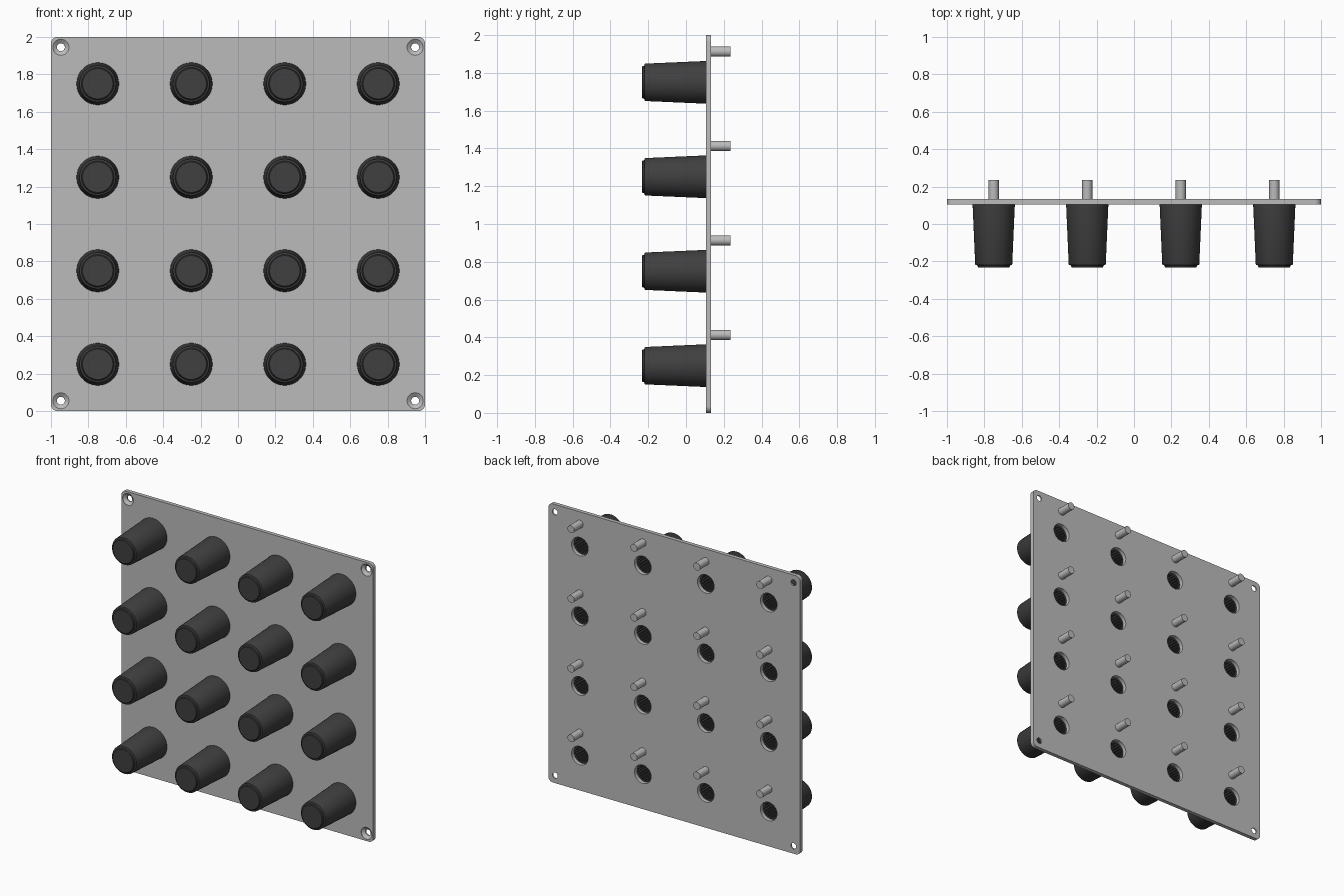
import bpy, bmesh, math

cube = bpy.data.objects.get("Cube")
if cube:
    bpy.data.objects.remove(cube, do_unlink=True)


def material(name, grey, rough):
    m = bpy.data.materials.new(name)
    m.use_nodes = True
    m.diffuse_color = (grey, grey, grey, 1)
    bsdf = m.node_tree.nodes["Principled BSDF"]
    bsdf.inputs["Base Color"].default_value = (grey, grey, grey, 1)
    bsdf.inputs["Roughness"].default_value = rough
    return m


LIGHT = material("light grey panel", 0.5, 0.5)
DARK = material("dark grey knob", 0.05, 0.5)


def finish(bm, name, mat):
    bmesh.ops.recalc_face_normals(bm, faces=bm.faces)
    mesh = bpy.data.meshes.new(name)
    bm.to_mesh(mesh)
    bm.free()
    mesh.materials.append(mat)
    return mesh


def lathe(bm, profile, cx=0, cz=0, n=48, teeth_from=None):
    """Closed solid turned around the y axis from (radius, y) points."""
    rings = []
    for i, (r, y) in enumerate(profile):
        ring = []
        for k in range(n):
            a = 2 * math.pi * k / n
            toothed = teeth_from is not None and i >= teeth_from and k % 4 < 2
            rr = r * 0.84 if toothed else r
            ring.append(bm.verts.new((cx + rr * math.cos(a), y, cz + rr * math.sin(a))))
        rings.append(ring)
    for a, b in zip(rings, rings[1:]):
        for k in range(n):
            bm.faces.new((a[k], a[(k + 1) % n], b[(k + 1) % n], b[k]))
    bm.faces.new(rings[0])
    bm.faces.new(rings[-1])


def place(mesh, name, loc=(0, 0, 0)):
    ob = bpy.data.objects.new(name, mesh)
    ob.location = loc
    bpy.context.collection.objects.link(ob)
    return ob


def smooth(ob):
    bpy.ops.object.select_all(action='DESELECT')
    ob.select_set(True)
    bpy.context.view_layer.objects.active = ob
    bpy.ops.object.shade_smooth_by_angle(angle=math.radians(30))


FRONT, BACK = 0.105, 0.133
GRID = [(x, z) for z in (0.25, 0.75, 1.25, 1.75) for x in (-0.75, -0.25, 0.25, 0.75)]
CORNERS = [(x, z) for z in (0.055, 1.945) for x in (-0.947, 0.947)]

# Panel: rounded square sheet
bm = bmesh.new()
R = 0.035
outline = []
for q, (sx, sz) in enumerate(((1, 1), (-1, 1), (-1, -1), (1, -1))):
    for k in range(9):
        a = math.pi / 2 * (q + k / 8)
        outline.append(bm.verts.new((sx * (1 - R) + R * math.cos(a), FRONT,
                                     1 + sz * (1 - R) + R * math.sin(a))))
sheet = bm.faces.new(outline)
out = bmesh.ops.extrude_face_region(bm, geom=[sheet])
for v in out["geom"]:
    if isinstance(v, bmesh.types.BMVert):
        v.co.y = BACK
panel = place(finish(bm, "panel", LIGHT), "panel")

# Shaft openings and countersunk screw holes
bm = bmesh.new()
for x, z in GRID:
    lathe(bm, [(0.066, FRONT - 0.05), (0.066, BACK + 0.05)], x, z)
for x, z in CORNERS:
    lathe(bm, [(0.043, FRONT - 0.05), (0.043, FRONT + 0.002), (0.021, FRONT + 0.018),
               (0.021, BACK + 0.05)], x, z, 32)
cutter = place(finish(bm, "hole_cutter", LIGHT), "hole_cutter")
cutter.hide_render = True
mod = panel.modifiers.new("holes", 'BOOLEAN')
mod.operation = 'DIFFERENCE'
mod.solver = 'EXACT'
mod.object = cutter
bpy.ops.object.select_all(action='DESELECT')
panel.select_set(True)
bpy.context.view_layer.objects.active = panel
bpy.ops.object.modifier_apply(modifier=mod.name)
bpy.data.objects.remove(cutter, do_unlink=True)
smooth(panel)

# Knob: tapered body, stepped cap, splined bore at the back
bm = bmesh.new()
lathe(bm, [(0.081, -0.233), (0.085, -0.230), (0.087, -0.222), (0.091, -0.220),
           (0.097, -0.219), (0.099, -0.215), (0.113, FRONT), (0.058, FRONT), (0.058, -0.08)],
      n=72, teeth_from=7)
knob = finish(bm, "knob", DARK)

# Locating pin: passes through the panel, sticks out behind
bm = bmesh.new()
lathe(bm, [(0.027, FRONT + 0.001), (0.027, 0.235)], n=32)
pin = finish(bm, "pin", LIGHT)

for i, (x, z) in enumerate(GRID, 1):
    k = place(knob, f"knob_{i}", (x, 0, z))
    p = place(pin, f"locating_pin_{i}", (x, 0, z + 0.163))
    if i == 1:
        smooth(k)
        smooth(p)
